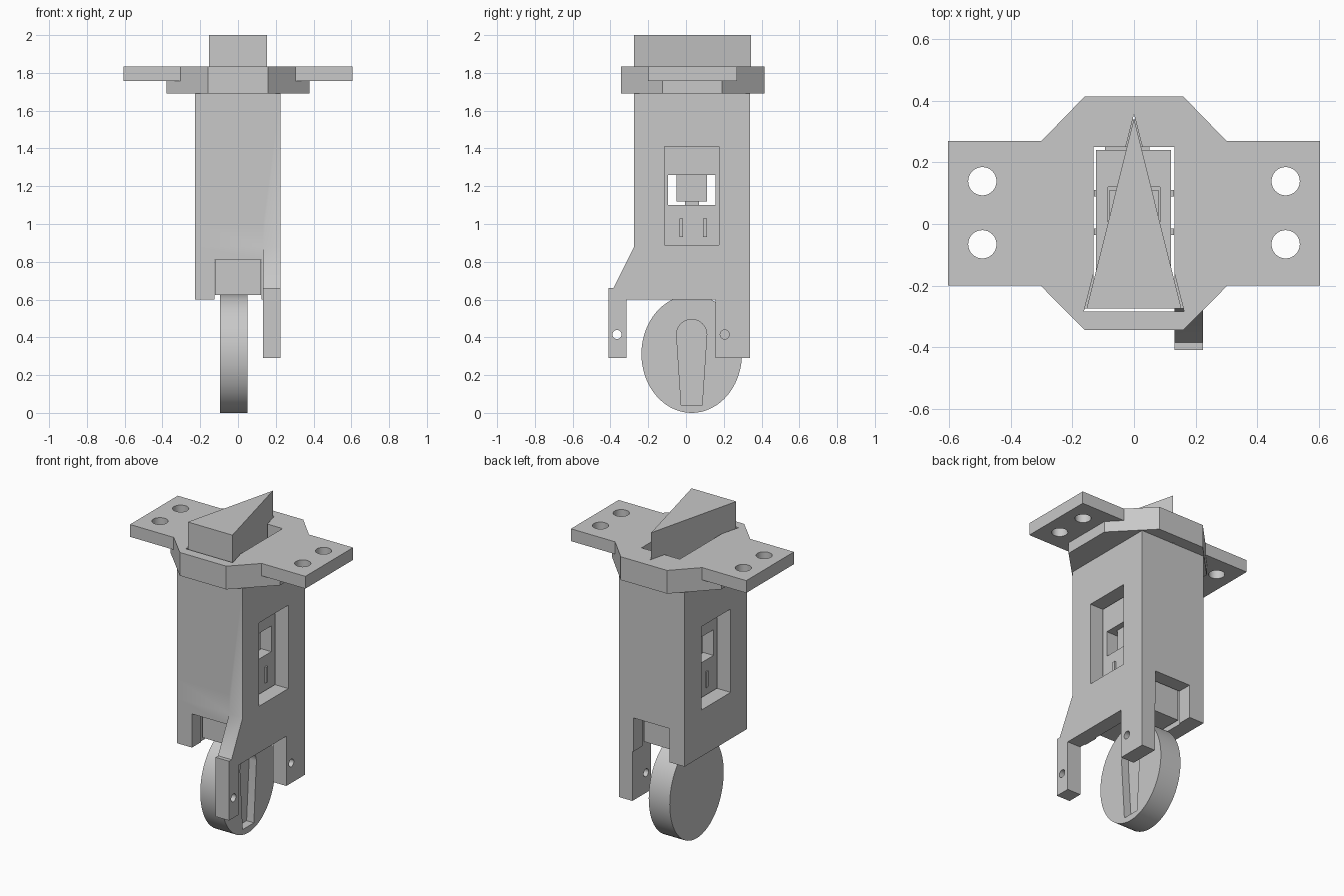
import bpy, bmesh, math

if "Cube" in bpy.data.objects:
    bpy.data.objects.remove(bpy.data.objects["Cube"])

grey = bpy.data.materials.new("light_grey")
grey.diffuse_color = (0.58, 0.58, 0.58, 1)
grey.use_nodes = True
grey.node_tree.nodes["Principled BSDF"].inputs["Base Color"].default_value = grey.diffuse_color


def prism(name, pts, lo, hi, axis="z"):
    """Extrude a 2D profile; axis z takes (x, y), axis x takes (y, z)."""
    bm = bmesh.new()
    place = (lambda a, b, h: (a, b, h)) if axis == "z" else (lambda a, b, h: (h, a, b))
    face = bm.faces.new([bm.verts.new(place(a, b, lo)) for a, b in pts])
    top = bmesh.ops.extrude_face_region(bm, geom=[face])["geom"]
    step = place(0, 0, hi - lo)
    bmesh.ops.translate(bm, vec=step, verts=[v for v in top if isinstance(v, bmesh.types.BMVert)])
    bmesh.ops.recalc_face_normals(bm, faces=bm.faces)
    me = bpy.data.meshes.new(name)
    bm.to_mesh(me)
    bm.free()
    me.materials.append(grey)
    ob = bpy.data.objects.new(name, me)
    bpy.context.collection.objects.link(ob)
    return ob


def box(name, x0, x1, y0, y1, z0, z1):
    return prism(name, [(x0, y0), (x1, y0), (x1, y1), (x0, y1)], z0, z1)


def oval(a, b, ra, rb, n=32):
    return [(a + ra * math.cos(2 * math.pi * i / n), b + rb * math.sin(2 * math.pi * i / n))
            for i in range(n)]


def combine(ob, other, op="DIFFERENCE"):
    mod = ob.modifiers.new("combine", "BOOLEAN")
    mod.operation, mod.object, mod.solver = op, other, "EXACT"
    bpy.context.view_layer.objects.active = ob
    bpy.ops.object.modifier_apply(modifier=mod.name)
    bpy.data.objects.remove(other)


def smooth(ob):
    bpy.ops.object.select_all(action="DESELECT")
    ob.select_set(True)
    bpy.context.view_layer.objects.active = ob
    bpy.ops.object.shade_smooth_by_angle(angle=math.radians(30))


# Housing: side profile with two legs, legs kept on the right wall only
housing = prism("housing", [
    (-0.275, 1.69), (-0.275, 0.88), (-0.385, 0.66), (-0.41, 0.66), (-0.41, 0.29),
    (-0.315, 0.29), (-0.315, 0.6), (0.155, 0.6), (0.155, 0.29), (0.34, 0.29), (0.34, 1.69)],
    -0.228, 0.225, "x")
combine(housing, prism("leg_cutter", [
    (-0.5, 0.2), (0.5, 0.2), (0.5, 0.6), (-0.275, 0.6), (-0.275, 1.0), (-0.5, 1.0)],
    -0.4, 0.132, "x"))
combine(housing, box("cavity", -0.132, 0.132, -0.185, 0.25, 0.1, 1.9))
combine(housing, box("window", -1, 1, -0.115, 0.175, 0.89, 1.41))
combine(housing, box("notch", -0.125, 0.125, -1, 1, 0.5, 0.81))
for y in (-0.365, 0.205):
    combine(housing, prism("pin_hole", oval(y, 0.415, 0.024, 0.024), 0.1, 0.4, "x"))
smooth(housing)

# Mounting flange: wide plate merged with a thicker octagonal collar
flange = box("flange", -0.605, 0.605, -0.2, 0.27, 1.758, 1.835)
half = [(0.16, -0.345), (0.378, -0.125), (0.378, 0.19), (0.16, 0.415)]
combine(flange, prism("collar", half + [(-x, y) for x, y in reversed(half)], 1.69, 1.835), "UNION")
combine(flange, box("square_opening", -0.132, 0.132, -0.185, 0.25, 1.5, 2))
combine(flange, prism("wedge_opening", [(-0.163, -0.285), (0.163, -0.285), (0, 0.357)], 1.5, 2))
for x in (-0.493, 0.493):
    for y in (-0.066, 0.139):
        combine(flange, prism("screw_hole", oval(x, y, 0.046, 0.046), 1.5, 2))
smooth(flange)

# Sliding block with a cross window and a top pocket
block = box("sliding_block", -0.123, 0.121, -0.175, 0.24, 0.625, 1.6)
combine(block, box("block_window", -1, 1, -0.095, 0.155, 1.1, 1.26))
combine(block, box("pocket", -0.085, 0.085, -0.055, 0.12, 1.2, 1.8))
for side in (-1, 1):
    for y in (-0.025, 0.1):
        x = sorted((side * 0.115, side * 0.13))
        box("guide_rib", x[0], x[1], y - 0.01, y + 0.01, 0.93, 1.03)

# Plunger between the wedge bolt and the block
box("plunger", -0.08, 0.08, -0.05, 0.11, 1.12, 1.7)
box("plunger_stem", -0.035, 0.035, -0.005, 0.07, 1.09, 1.125)

# Wedge bolt on top
prism("wedge_bolt", [(-0.154, -0.275), (0.154, -0.275), (0, 0.343)], 1.695, 2.0)

# Oval cam wheel with a keyhole-shaped recess on the right side
wheel = prism("cam_wheel", oval(0.03, 0.312, 0.266, 0.312, 72), -0.095, 0.05, "x")
arch = [(0.03 + 0.08 * math.cos(math.pi * i / 16), 0.415 + 0.08 * math.sin(math.pi * i / 16))
        for i in range(17)]
combine(wheel, prism("recess", arch + [(-0.025, 0.04), (0.085, 0.04)], 0.0, 0.2, "x"))
smooth(wheel)
